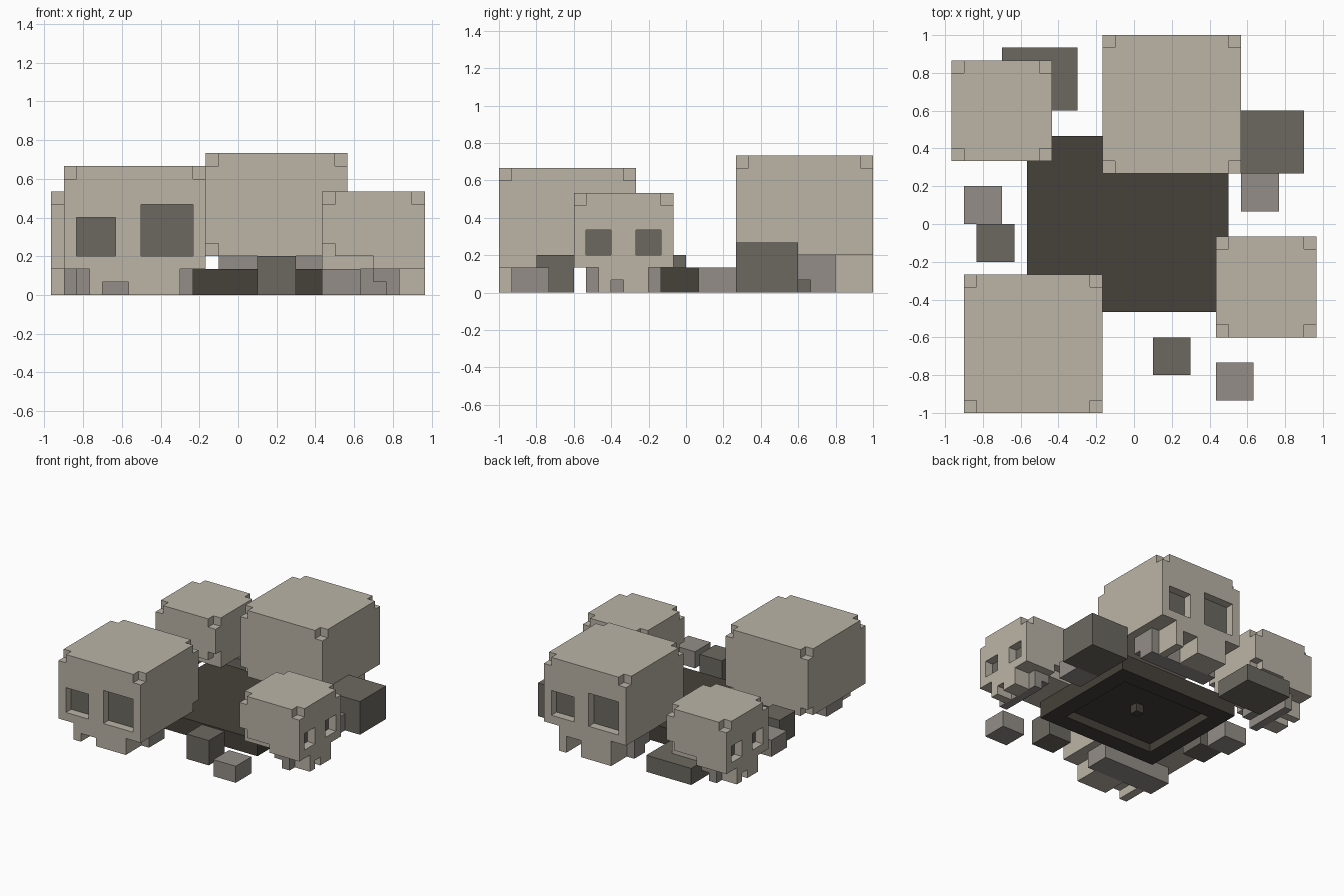
import bpy, bmesh, math
from mathutils import Matrix, Vector

if "Cube" in bpy.data.objects:
    bpy.data.objects.remove(bpy.data.objects["Cube"], do_unlink=True)

U = 1 / 15  # one block of the model grid


def material(name, rgb):
    m = bpy.data.materials.new(name)
    m.use_nodes = True
    m.diffuse_color = (*rgb, 1)
    m.node_tree.nodes["Principled BSDF"].inputs["Base Color"].default_value = (*rgb, 1)
    return m


BONE, SHADE, STONE, SOIL = range(4)
MATS = [material("bone", (0.497, 0.456, 0.381)),
        material("light_stone", (0.292, 0.270, 0.242)),
        material("dark_stone", (0.150, 0.141, 0.117)),
        material("dark_soil", (0.061, 0.053, 0.042))]
SIDES = [Vector(d) for d in ((1, 0, 0), (-1, 0, 0), (0, 1, 0), (0, -1, 0), (0, 0, 1), (0, 0, -1))]


def build(name, size, cell, centre, turn=0):
    """Make the shell of every filled block; cell(i, j, k) gives a colour or None."""
    nx, ny, nz = size
    cells = {(i, j, k): c for i in range(nx) for j in range(ny) for k in range(nz)
             if (c := cell(i, j, k)) is not None}
    bm = bmesh.new()
    for pos, colour in cells.items():
        for n in SIDES:
            if tuple(int(p + d) for p, d in zip(pos, n)) in cells:
                continue
            mid = Vector(pos) + Vector((0.5, 0.5, 0.5)) + n / 2
            a = Vector((n.y, n.z, n.x)) / 2
            b = n.cross(a)
            face = bm.faces.new([bm.verts.new(mid + s * a + t * b)
                                 for s, t in ((-1, -1), (1, -1), (1, 1), (-1, 1))])
            face.material_index = colour
    bmesh.ops.remove_doubles(bm, verts=bm.verts, dist=0.01)
    # Merge flat neighbours of one colour
    bmesh.ops.dissolve_limit(bm, angle_limit=0.01, verts=bm.verts, edges=bm.edges,
                             delimit={'MATERIAL'})
    bm.transform(Matrix.Translation((centre[0] * U, centre[1] * U, 0))
                 @ Matrix.Rotation(math.radians(turn), 4, 'Z')
                 @ Matrix.Scale(U, 4) @ Matrix.Translation((-nx / 2, -ny / 2, 0)))
    mesh = bpy.data.meshes.new(name)
    bm.to_mesh(mesh)
    bm.free()
    for m in MATS:
        mesh.materials.append(m)
    ob = bpy.data.objects.new(name, mesh)
    bpy.context.collection.objects.link(ob)


def skull(name, w, low, top, jaw, throat, eyes, nose, centre, turn, raised=False):
    last = w - 1

    def cell(i, j, k):
        side = i in (0, last)
        if k < low:
            # Jaw with its notch, then the stepped throat behind it
            if j < jaw:
                notch = nose[0] <= i < nose[1] and k < low - 1
                return BONE if 2 <= i < w - 2 and not notch else None
            end = throat - (1 if k == 0 and low > 2 or k == 0 and raised else 0)
            return SHADE if j < end and not side else None
        # Clipped corners
        rear_low = low + (1 if raised else 0)
        if side and (k == top - 1 and j in (0, last) or k == rear_low and j == last):
            return None
        if raised and k == low and j >= throat and side:
            return None
        # Eye sockets, one block deep with dark backs
        for x0, x1, height in eyes:
            if x0 <= i < x1 and low + 1 <= k < low + 1 + height:
                if j == 0:
                    return None
                if j == 1:
                    return STONE
        return BONE

    build(name, (w, w, top), cell, centre, turn)


# Four skulls, each facing outwards
big = dict(w=11, jaw=3, throat=6, eyes=((1, 4, 3), (6, 10, 4)), nose=(3, 5))
small = dict(w=8, low=2, top=8, jaw=2, throat=4, eyes=((1, 3, 2), (5, 7, 2)),
             nose=(3, 4), raised=True)
skull("front_skull", low=2, top=10, centre=(-8, -9.5), turn=0, **big)
skull("back_skull", low=3, top=11, centre=(3, 9.5), turn=180, **big)
skull("left_skull", centre=(10.5, -5), turn=90, **small)
skull("right_skull", centre=(-10.5, 9), turn=-90, **small)


# Ground slab, hollowed underneath with a small stub in the middle
def slab(i, j, k):
    hollow = k == 0 and 2 <= i < 14 and 2 <= j < 12
    return None if hollow and (i, j) != (8, 7) else SOIL


build("ground_slab", (16, 14, 2), slab, (-0.5, 0))

# Loose stones: name, size, centre, colour
for name, size, centre, colour in (
        ("large_stone", (5, 5, 4), (11, 6.5), STONE),
        ("flat_stone", (6, 5, 2), (-7.5, 11.5), STONE),
        ("right_stone", (3, 3, 3), (-11, -1.5), STONE),
        ("front_stone", (3, 3, 3), (3, -10.5), STONE),
        ("left_pebble", (3, 3, 2), (10, 2.5), SHADE),
        ("right_pebble", (3, 3, 2), (-12, 1.5), SHADE),
        ("front_pebble", (3, 3, 2), (8, -12.5), SHADE)):
    build(name, size, lambda i, j, k, c=colour: c, centre)
